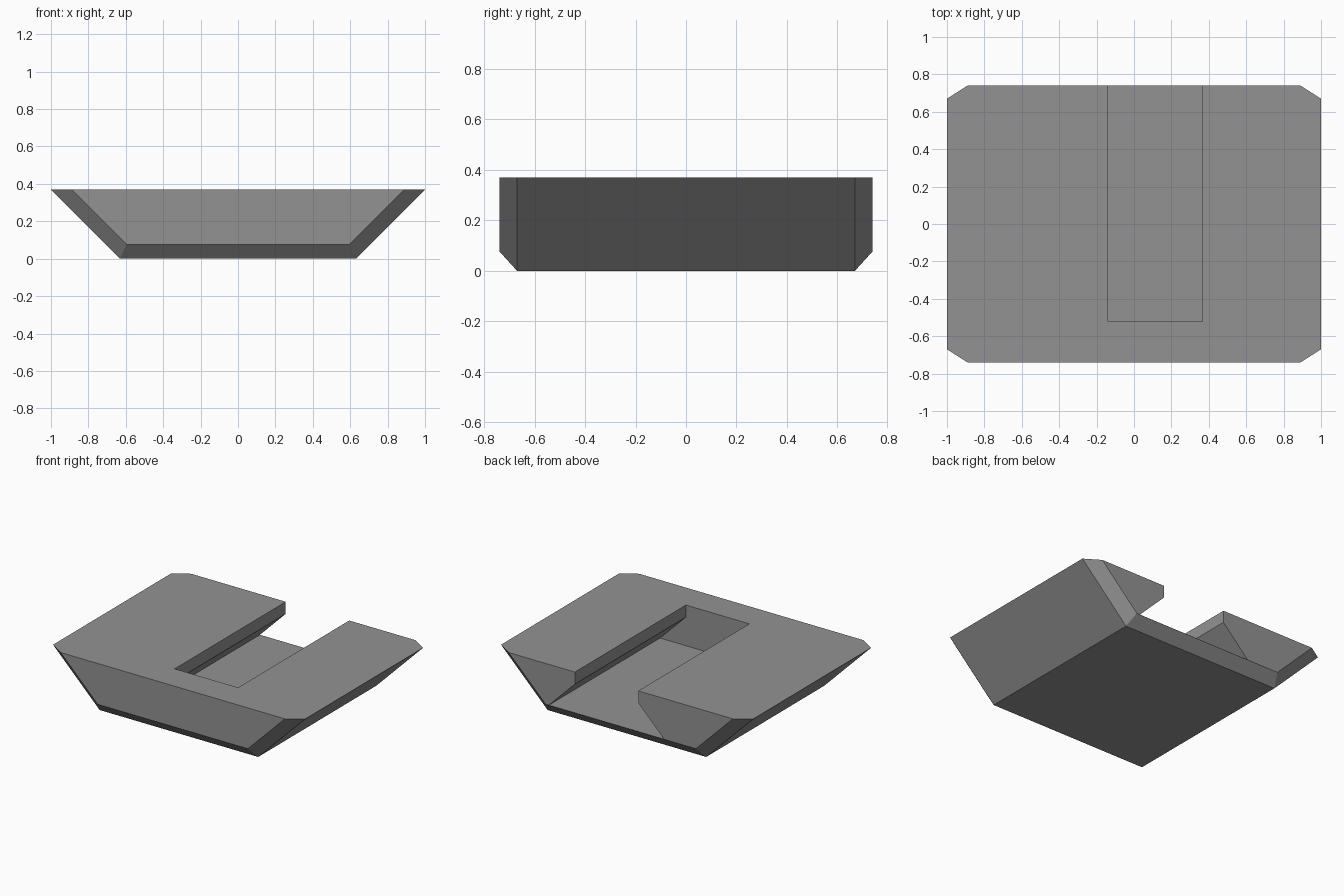
import bpy, bmesh

if "Cube" in bpy.data.objects:
    bpy.data.objects.remove(bpy.data.objects["Cube"])

grey = bpy.data.materials.new("mid grey")
grey.diffuse_color = (0.29, 0.29, 0.29, 1)
grey.use_nodes = True
grey.node_tree.nodes["Principled BSDF"].inputs["Base Color"].default_value = grey.diffuse_color


def make_object(name, bm):
    bmesh.ops.recalc_face_normals(bm, faces=bm.faces)
    mesh = bpy.data.meshes.new(name)
    bm.to_mesh(mesh)
    bm.free()
    mesh.materials.append(grey)
    obj = bpy.data.objects.new(name, mesh)
    bpy.context.collection.objects.link(obj)
    return obj


# Flared block: one corner's points mirrored to all four corners
corner = [(1.0, 0.67, 0.37), (0.89, 0.74, 0.37), (0.597, 0.74, 0.077), (0.63, 0.67, 0.0)]
bm = bmesh.new()
for sx in (-1, 1):
    for sy in (-1, 1):
        for x, y, z in corner:
            bm.verts.new((sx * x, sy * y, z))
bmesh.ops.convex_hull(bm, input=bm.verts[:])
bmesh.ops.dissolve_limit(bm, angle_limit=0.02, verts=bm.verts[:], edges=bm.edges[:])
block = make_object("flared_block", bm)

# Undercut slot: vertical lips, then walls spreading at 45 degrees, open at the back
centre, half, spread = 0.113, 0.252, 0.205
floor, lip, top = 0.078, 0.283, 0.5
right = [(half + spread, floor), (half, lip), (half, top)]
profile = right + [(-x, z) for x, z in reversed(right)]
bm = bmesh.new()
face = bm.faces.new([bm.verts.new((centre + x, -0.52, z)) for x, z in profile])
ext = bmesh.ops.extrude_face_region(bm, geom=[face])
bmesh.ops.translate(bm, vec=(0, 1.5, 0),
                    verts=[g for g in ext["geom"] if isinstance(g, bmesh.types.BMVert)])
cutter = make_object("slot_cutter", bm)
cutter.hide_render = True

# Cut the slot out of the block
cut = block.modifiers.new("slot", "BOOLEAN")
cut.operation = "DIFFERENCE"
cut.solver = "EXACT"
cut.object = cutter
bpy.context.view_layer.objects.active = block
block.select_set(True)
bpy.ops.object.modifier_apply(modifier="slot")
bpy.data.objects.remove(cutter)
